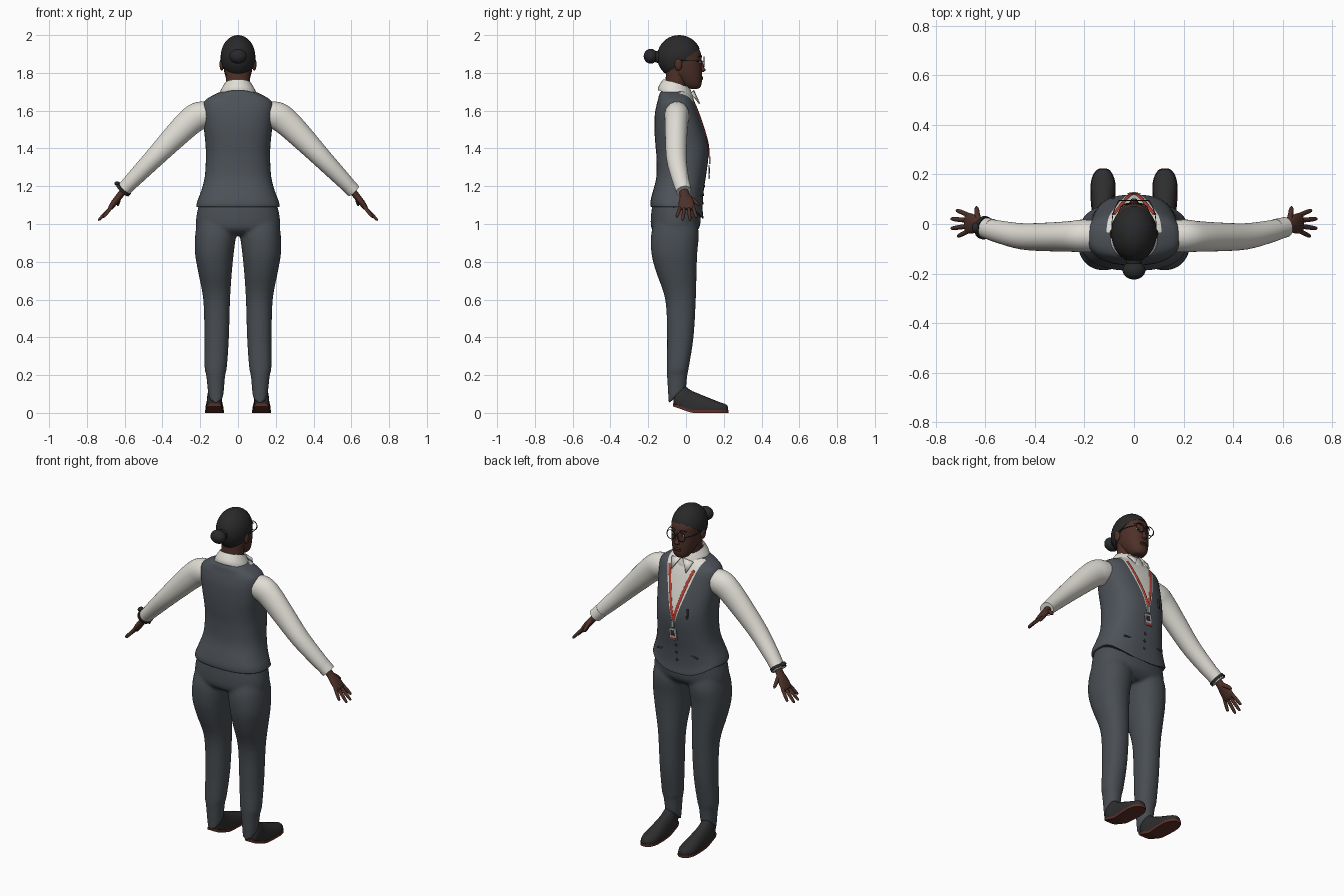
import bpy, bmesh
from math import cos, sin, pi, copysign, radians
from mathutils import Vector, Matrix

cube = bpy.data.objects.get("Cube")
if cube:
    bpy.data.objects.remove(cube)


def material(name, *rgb):
    m = bpy.data.materials.new(name)
    m.use_nodes = True
    m.diffuse_color = (*rgb, 1)
    m.node_tree.nodes["Principled BSDF"].inputs["Base Color"].default_value = (*rgb, 1)
    return m


VEST = material("slate vest", .075, .086, .1)
TROUSER = material("slate trousers", .066, .075, .085)
SHIRT = material("ivory shirt", .74, .72, .66)
SKIN = material("dark brown skin", .075, .03, .021)
HAIR = material("charcoal hair", .022, .022, .023)
SHOE = material("black leather", .028, .027, .027)
SOLE = material("reddish sole", .11, .03, .02)
RED = material("red ribbon", .5, .05, .03)
GREY = material("grey plastic", .4, .4, .4)


def finish(name, bm, *mats):
    bmesh.ops.recalc_face_normals(bm, faces=bm.faces)
    for f in bm.faces:
        f.smooth = True
    me = bpy.data.meshes.new(name)
    bm.to_mesh(me)
    bm.free()
    me.set_sharp_from_angle(angle=radians(50))
    for m in mats:
        me.materials.append(m)
    ob = bpy.data.objects.new(name, me)
    bpy.context.scene.collection.objects.link(ob)
    return ob


def spline(rows, steps):
    """Catmull-Rom interpolation of whole rows of numbers."""
    out = []
    for i in range(len(rows) - 1):
        a, b, c, d = (rows[min(max(i + k, 0), len(rows) - 1)] for k in (-1, 0, 1, 2))
        for s in range(steps):
            t = s / steps
            out.append([q + .5 * t * (r - p + t * (2*p - 5*q + 4*r - w + t * (3*(q - r) + w - p)))
                        for p, q, r, w in zip(a, b, c, d)])
    return out + [list(rows[-1])]


def add_loft(bm, rows, ref=(0, 1, 0), axis=None, sides=24, p=2, steps=4, caps=True, warp=None):
    """Rows are x, y, z, radius along ref, radius across ref."""
    rows = spline(rows, steps)
    mid = [Vector(r[:3]) for r in rows]
    rings = []
    for i, r in enumerate(rows):
        t = Vector(axis) if axis else mid[min(i + 1, len(mid) - 1)] - mid[max(i - 1, 0)]
        across = t.cross(Vector(ref)).normalized()
        along = across.cross(t).normalized()
        ring = []
        for k in range(sides):
            c, s = cos(2 * pi * k / sides), sin(2 * pi * k / sides)
            co = mid[i] + along * r[3] * copysign(abs(c) ** (2 / p), c) \
                + across * r[4] * copysign(abs(s) ** (2 / p), s)
            ring.append(bm.verts.new(warp(co) if warp else co))
        rings.append(ring)
    for a, b in zip(rings, rings[1:]):
        for k in range(sides):
            j = (k + 1) % sides
            bm.faces.new((a[k], a[j], b[j], b[k]))
    if caps:
        bm.faces.new(rings[0])
        bm.faces.new(rings[-1])


def loft(name, rows, mat, **kw):
    bm = bmesh.new()
    add_loft(bm, rows, **kw)
    return finish(name, bm, mat)


def ball(name, loc, rad, mat, cut=None):
    bm = bmesh.new()
    bmesh.ops.create_uvsphere(bm, u_segments=32, v_segments=20, radius=1,
                              matrix=Matrix.Translation(loc) @ Matrix.Diagonal((*rad, 1)))
    if cut:
        bmesh.ops.bisect_plane(bm, geom=bm.verts[:] + bm.edges[:] + bm.faces[:],
                               plane_co=cut[0], plane_no=cut[1], clear_inner=True)
        bmesh.ops.holes_fill(bm, edges=[e for e in bm.edges if e.is_boundary], sides=0)
    return finish(name, bm, mat)


def plate(name, loc, size, mat, rot=0):
    bm = bmesh.new()
    bmesh.ops.create_cube(bm, size=1, matrix=Matrix.Translation(loc)
                          @ Matrix.Rotation(rot, 4, 'Y') @ Matrix.Diagonal((*size, 1)))
    return finish(name, bm, mat)


def levels(table, x=0):
    """Turn z, front y, back y, half width into loft rows."""
    return [(x, (f + b) / 2, z, (f - b) / 2, w) for z, f, b, w in table]


# Vest with a V opening showing the shirt front
torso = levels([(1.07, .085, -.178, .214), (1.075, .092, -.187, .221), (1.11, .088, -.187, .214),
                (1.17, .092, -.175, .195), (1.25, .105, -.157, .176), (1.35, .118, -.156, .17),
                (1.42, .115, -.162, .172), (1.5, .095, -.167, .18), (1.58, .07, -.165, .187),
                (1.63, .052, -.156, .187), (1.66, .038, -.148, .168), (1.69, .02, -.14, .115),
                (1.71, .0, -.12, .07)])


def hem_drop(co):
    if co.z < 1.2:
        co.z += (1.2 - co.z) / .13 * (.02 - .065 * min(max(co.y / .09, 0), 1) ** 2)
    return co


def chest(x, z):
    """Front surface of the vest."""
    r = min(spline(torso, 8), key=lambda q: abs(q[2] - z))
    return r[1] + r[3] * max(0, 1 - abs(x / r[4]) ** 2.5) ** .4


bm = bmesh.new()
add_loft(bm, torso, axis=(0, 0, 1), sides=48, p=2.5, warp=hem_drop)
for s in (-1, 1):
    bmesh.ops.bisect_plane(bm, geom=bm.verts[:] + bm.edges[:] + bm.faces[:],
                           plane_co=(0, 0, 1.32), plane_no=(s, 0, -.3))
for f in bm.faces:
    c = f.calc_center_median()
    f.material_index = int(c.y > -.03 and abs(c.x) < .3 * (c.z - 1.32))
finish("vest", bm, VEST, SHIRT)

# Trousers: hips and legs fused into one skin
bm = bmesh.new()
add_loft(bm, levels([(1.2, .07, -.15, .165), (1.1, .075, -.178, .207), (1.0, .076, -.187, .224),
                     (.96, .055, -.17, .2), (.94, .03, -.13, .12)]), axis=(0, 0, 1), sides=40, p=2.3)
leg = [(.112, 1.03, .05, -.16, .1), (.118, .95, .068, -.184, .108), (.125, .85, .06, -.184, .103),
       (.122, .75, .056, -.16, .09), (.113, .6, .052, -.11, .071), (.113, .4, .04, -.1, .065),
       (.118, .24, .015, -.102, .059), (.118, .19, .008, -.1, .05), (.117, .05, .0, -.092, .04)]


def hem_slope(co):
    co.z += .85 * (co.y + .092) * min(max((.22 - co.z) / .17, 0), 1)
    return co


for s in (-1, 1):
    add_loft(bm, [(s * x, (f + b) / 2, z, (f - b) / 2, w) for x, z, f, b, w in leg],
             axis=(0, 0, 1), sides=32, p=2.2, warp=hem_slope)
trousers = finish("trousers", bm, TROUSER)
mod = trousers.modifiers.new("fuse", 'REMESH')
mod.mode, mod.voxel_size, mod.use_smooth_shade = 'VOXEL', .009, True
mod = trousers.modifiers.new("soften", 'SMOOTH')
mod.factor, mod.iterations = .5, 6


# Shoes
def ground(low, high):
    def warp(co):
        co.z = min(max(co.z, low), high) + max(0, .03 - co.y) * .35
        return co
    return warp


for side, s in (("left", 1), ("right", -1)):
    x = s * .125
    loft(side + "_shoe", [(x, -.065, .03, .015, .015), (x, -.055, .04, .035, .045),
                          (x, -.02, .04, .04, .088), (x, .02, .03, .042, .09),
                          (x, .1, .02, .047, .068), (x, .17, .02, .047, .04),
                          (x, .21, .02, .03, .026), (x, .222, .02, .012, .012)],
         SHOE, ref=(1, 0, 0), axis=(0, 1, 0), p=2.2, warp=ground(.012, 1))
    loft(side + "_sole", [(x, -.068, .008, .018, .03), (x, -.055, .008, .038, .03),
                          (x, .02, .008, .043, .03), (x, .1, .008, .05, .03), (x, .17, .008, .049, .03),
                          (x, .212, .008, .032, .03), (x, .225, .008, .012, .03)],
         SOLE, ref=(1, 0, 0), axis=(0, 1, 0), p=4, warp=ground(0, .015))

# Arms and hands
for side, s in (("left", 1), ("right", -1)):
    loft(side + "_sleeve", [(s * .12, -.05, 1.585, .06, .06), (s * .2, -.048, 1.574, .066, .074),
                            (s * .255, -.05, 1.54, .062, .072), (s * .34, -.052, 1.457, .058, .064),
                            (s * .45, -.05, 1.343, .053, .052), (s * .55, -.03, 1.24, .045, .043),
                            (s * .6, -.016, 1.188, .04, .037)], SHIRT, sides=32)
    loft(side + "_cuff", [(s * .575, -.022, 1.214, .043, .04), (s * .613, -.012, 1.174, .041, .038)],
         SHIRT, steps=1)
    loft(side + "_palm", [(s * .595, -.015, 1.19, .024, .02), (s * .622, -.008, 1.155, .025, .018),
                          (s * .65, .0, 1.12, .039, .017), (s * .672, .004, 1.09, .041, .014),
                          (s * .68, .005, 1.078, .033, .008)], SKIN)
    for name, y, dx, dy, dz in (("index", .036, .05, .02, -.06), ("middle", .014, .072, .007, -.075),
                                ("ring", -.008, .072, -.01, -.075), ("little", -.028, .045, -.022, -.058)):
        a = Vector((s * .667, y, 1.094))
        d = Vector((s * dx, dy, dz))
        loft(f"{side}_{name}_finger", [(*(a + d * t), r, r) for t, r in
             ((0, .009), (.5, .0095), (.9, .0075), (1, .003))], SKIN, sides=10)
    loft(side + "_thumb", [(s * .625, .005, 1.15, .012, .014), (s * .632, .036, 1.128, .011, .012),
                           (s * .635, .06, 1.108, .009, .009), (s * .637, .07, 1.097, .003, .003)],
         SKIN, ref=(1, 0, 0), sides=10)
loft("watch_band", [(-.6, -.017, 1.189, .047, .044), (-.611, -.013, 1.177, .047, .044)], HAIR, steps=1)
ball("watch_face", (-.64, -.014, 1.214), (.014, .02, .012), HAIR)

# Neck, head and face
loft("neck", [(0, -.06, 1.66, .062, .065), (0, -.052, 1.74, .058, .064), (0, -.045, 1.82, .06, .066)], SKIN)
loft("head", levels([(1.716, .062, .025, .02), (1.722, .074, .0, .036), (1.745, .083, -.03, .053),
                     (1.79, .085, -.08, .069), (1.83, .084, -.11, .077), (1.87, .083, -.125, .081),
                     (1.91, .077, -.125, .081), (1.95, .05, -.11, .066), (1.98, .0, -.06, .03)]),
     SKIN, axis=(0, 0, 1), sides=36, p=2.2)
loft("nose", [(0, .08, 1.865, .006, .006), (0, .087, 1.83, .009, .01), (0, .09, 1.814, .014, .016),
              (0, .083, 1.804, .008, .013)], SKIN, axis=(0, 0, 1), sides=16)
for name, z in (("upper_lip", 1.777), ("lower_lip", 1.768)):
    ball(name, (0, .081, z), (.024, .01, .006), SOLE)
for side, s in (("left", 1), ("right", -1)):
    ball(side + "_ear", (s * .086, -.04, 1.845), (.012, .02, .032), SKIN)
    ball(side + "_eye", (s * .032, .071, 1.858), (.014, .01, .007), SHIRT)
    ball(side + "_iris", (s * .032, .078, 1.858), (.006, .005, .006), HAIR)
    loft(side + "_eyebrow", [(s * .015, .083, 1.885, .003, .004), (s * .035, .08, 1.891, .003, .004),
                             (s * .055, .068, 1.884, .002, .002)], HAIR, sides=8)
    # Glasses
    hoop = [(s * .034 + .027 * cos(k * pi / 12), .095, 1.858 + .027 * sin(k * pi / 12), .0022, .0022)
            for k in range(25)]
    loft(side + "_lens_rim", hoop, HAIR, sides=6, steps=1)
    loft(side + "_temple", [(s * .061, .095, 1.862, .002, .002), (s * .085, .04, 1.864, .002, .002),
                            (s * .09, -.04, 1.866, .002, .002)], HAIR, ref=(0, 0, 1), sides=6)
loft("glasses_bridge", [(-.008, .095, 1.862, .002, .002), (.008, .095, 1.862, .002, .002)], HAIR, sides=6)

# Hair swept back into a bun
ball("hair", (0, -.036, 1.885), (.092, .117, .115), HAIR, cut=((0, 0, 1.875), (0, -.72, 1)))
ball("bun_base", (0, -.148, 1.885), (.032, .03, .032), HAIR)
ball("bun", (0, -.187, 1.888), (.046, .037, .039), HAIR)


# Shirt collar
def collar_tilt(co):
    co.z -= .3 * (co.y + .05)
    return co


collar = loft("collar", levels([(1.678, .042, -.148, .1), (1.7, .038, -.145, .094), (1.738, .022, -.125, .073),
                                (1.742, .015, -.118, .067), (1.7, .01, -.11, .062)]),
              SHIRT, axis=(0, 0, 1), sides=36, caps=False, warp=collar_tilt)
for s in (-1, 1):
    bm = bmesh.new()
    pts = [(s * .004, .036, 1.705), (s * .07, .026, 1.692), (s * .048, .068, 1.635)]
    face = bm.faces.new([bm.verts.new(q) for q in pts])
    point = finish("collar_point", bm, SHIRT)
    point.modifiers.new("thickness", 'SOLIDIFY').thickness = .008

# Lanyard with badge
for side, s in (("left", 1), ("right", -1)):
    strap = [(s * x, chest(x, z) + .003, z) for x, z in ((.082, 1.65), (.064, 1.6), (.036, 1.5), (.015, 1.42), (0, 1.36))]
    loft(side + "_lanyard", [(*q, .003, .008) for q in strap], RED, sides=8)
plate("lanyard_clip", (0, .125, 1.338), (.016, .009, .04), GREY)
plate("badge", (0, .122, 1.275), (.046, .006, .07), GREY, .1)
plate("badge_photo", (.003, .1255, 1.283), (.024, .003, .03), SHOE, .1)
plate("badge_stripe", (-.003, .1255, 1.248), (.034, .003, .012), RED, .1)

# Buttons, pocket welts and pen
for z in (1.2, 1.155, 1.11):
    ball("button", (0, chest(0, z) + .001, z), (.008, .004, .008), SHOE)
for s in (-1, 1):
    x = s * .1
    plate("pocket_welt", (x, chest(x, 1.15), 1.15), (.07, .008, .008), TROUSER, s * .12)
x = -.085
loft("pen", [(x, chest(x, z) + .003, z, .005, .006) for z in (1.385, 1.44)], SHOE, sides=10, steps=1)
